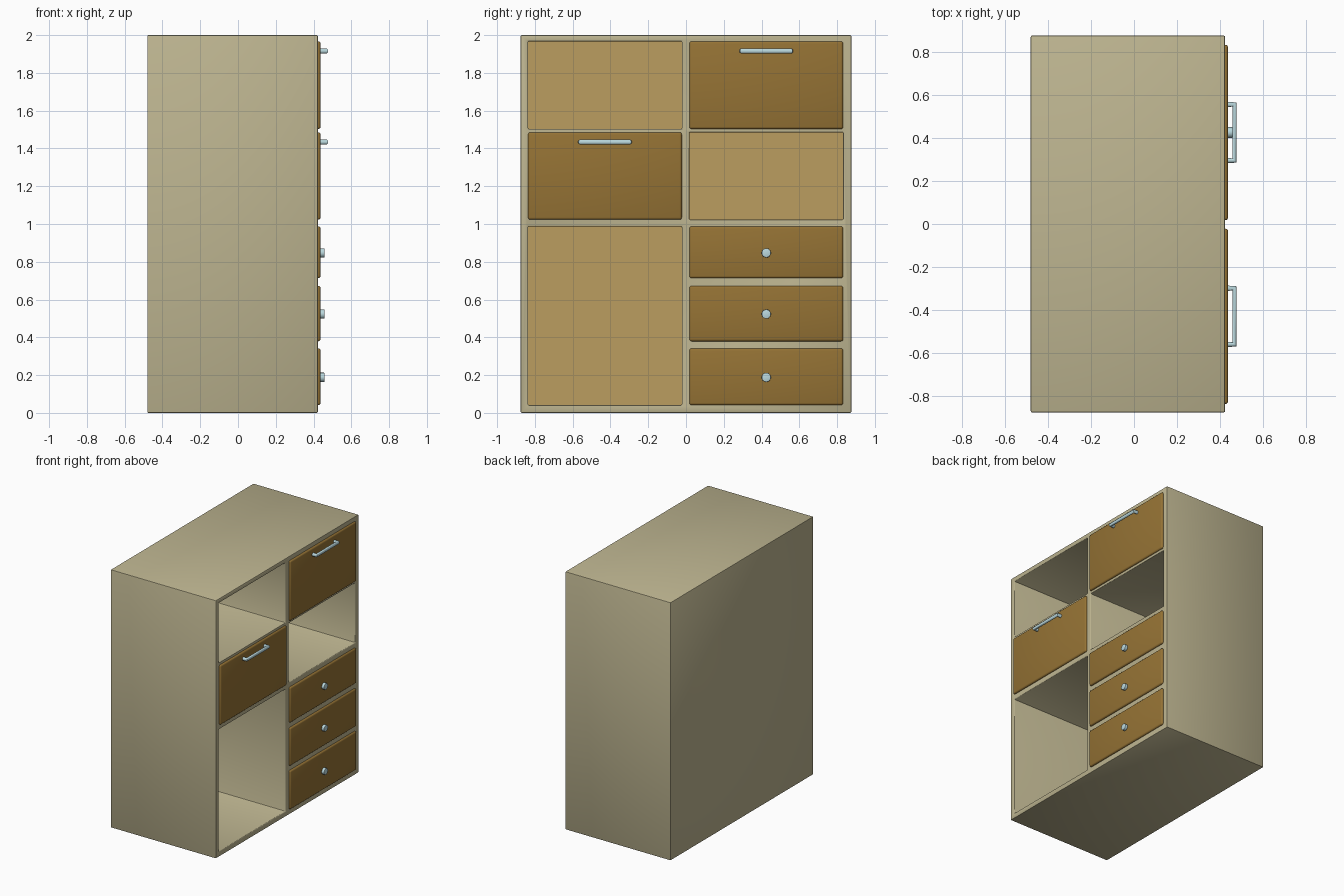
import bpy, math

if "Cube" in bpy.data.objects:
    bpy.data.objects.remove(bpy.data.objects["Cube"])

def material(name, rgb):
    m = bpy.data.materials.new(name)
    m.diffuse_color = (*rgb, 1)
    m.use_nodes = True
    m.node_tree.nodes["Principled BSDF"].inputs["Base Color"].default_value = m.diffuse_color
    return m

FRAME = material("frame_paint", (0.51, 0.46, 0.28))
WOOD = material("dark_wood", (0.30, 0.17, 0.035))
PANEL = material("light_wood", (0.50, 0.34, 0.115))
METAL = material("metal", (0.50, 0.70, 0.74))

def finish(ob, bevel=0, segments=3):
    bpy.context.view_layer.objects.active = ob
    if bevel:
        mod = ob.modifiers.new("Bevel", 'BEVEL')
        mod.width, mod.segments = bevel, segments
        mod.limit_method = 'ANGLE'
        bpy.ops.object.modifier_apply(modifier=mod.name)
    bpy.ops.object.select_all(action='DESELECT')
    ob.select_set(True)
    bpy.ops.object.shade_smooth_by_angle(angle=math.radians(40))

def box(name, x, y, z, mat=None):
    bpy.ops.mesh.primitive_cube_add(size=1, location=[sum(r) / 2 for r in (x, y, z)])
    ob = bpy.context.object
    ob.name = name
    ob.scale = [r[1] - r[0] for r in (x, y, z)]
    bpy.ops.object.transform_apply(location=False, rotation=False, scale=True)
    if mat:
        ob.data.materials.append(mat)
    return ob

# Columns (y ranges) and rows (z ranges) of the cabinet face
LEFT, RIGHT = (-0.836, -0.022), (0.018, 0.832)
TOP, MID = (1.503, 1.967), (1.023, 1.485)
LOW = (0.041, 0.987)
FACE = 0.423

# Carcass with open cubbies cut into it
carcass = box("carcass", (-0.48, FACE), (-0.875, 0.875), (0, 2), FRAME)
cubbies = [("top_left", LEFT, TOP), ("middle_right", RIGHT, MID), ("bottom_left", LEFT, LOW)]
for name, y, z in cubbies:
    cutter = box("cutter", (-0.45, 0.6), y, z)
    cutter.hide_render = True
    mod = carcass.modifiers.new("Cut", 'BOOLEAN')
    mod.operation, mod.solver, mod.object = 'DIFFERENCE', 'EXACT', cutter
    bpy.context.view_layer.objects.active = carcass
    bpy.ops.object.modifier_apply(modifier=mod.name)
    bpy.data.objects.remove(cutter)
finish(carcass, 0.006, 2)

# Light back panels inside the cubbies
for name, y, z in cubbies:
    box(name + "_back_panel", (-0.455, -0.44), y, z, PANEL)

def front(name, y, z):
    finish(box(name, (FACE - 0.02, 0.437), y, z, WOOD), 0.012)

# Flap doors with bar handles
def bar_handle(name, y, z):
    cu = bpy.data.curves.new(name, 'CURVE')
    cu.dimensions = '3D'
    cu.bevel_depth, cu.bevel_resolution, cu.use_fill_caps = 0.0135, 4, True
    sp = cu.splines.new('POLY')
    sp.points.add(3)
    h, out = 0.13, 0.467
    for p, co in zip(sp.points, [(0.425, y - h), (out, y - h), (out, y + h), (0.425, y + h)]):
        p.co = (*co, z, 1)
    cu.materials.append(METAL)
    ob = bpy.data.objects.new(name, cu)
    bpy.context.collection.objects.link(ob)
    bpy.ops.object.select_all(action='DESELECT')
    ob.select_set(True)
    bpy.context.view_layer.objects.active = ob
    bpy.ops.object.convert(target='MESH')
    finish(bpy.context.object)

for name, y, z in [("top_door", RIGHT, TOP), ("middle_door", LEFT, MID)]:
    front(name, y, z)
    bar_handle(name + "_handle", sum(y) / 2, z[1] - 0.051)

# Drawer fronts with round knobs
for i, z in enumerate([(0.713, 0.987), (0.379, 0.673), (0.041, 0.341)]):
    front(f"drawer_front_{i + 1}", RIGHT, z)
    bpy.ops.mesh.primitive_cylinder_add(
        vertices=32, radius=0.0245, depth=0.032,
        location=(0.442, sum(RIGHT) / 2, sum(z) / 2 - 0.003), rotation=(0, math.pi / 2, 0))
    knob = bpy.context.object
    knob.name = f"drawer_knob_{i + 1}"
    knob.data.materials.append(METAL)
    finish(knob, 0.003, 2)
